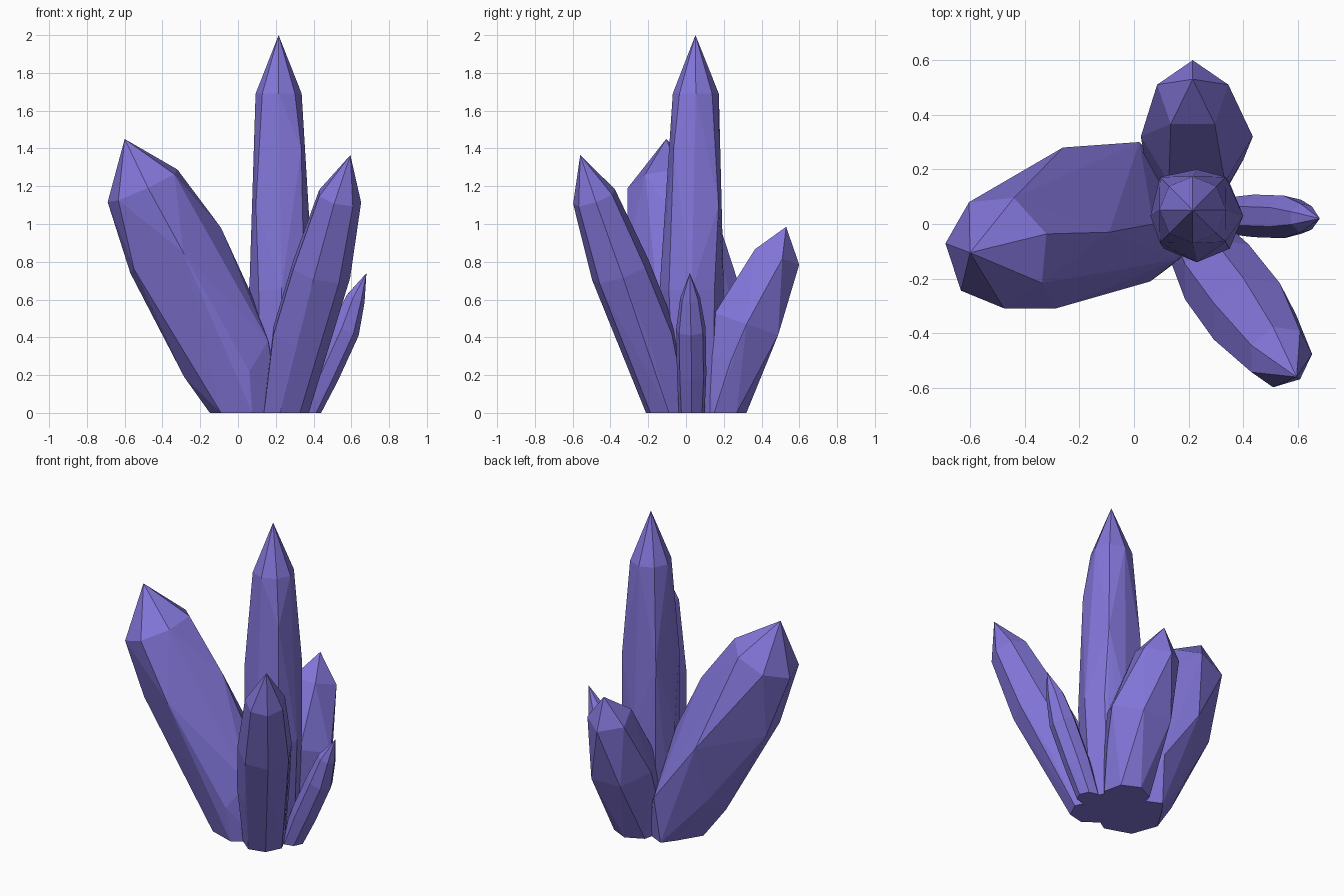
import bpy
import bmesh
from math import cos, sin, radians, tau
from mathutils import Vector

old = bpy.data.objects.get("Cube")
if old:
    bpy.data.objects.remove(old, do_unlink=True)

violet = bpy.data.materials.new("violet_crystal")
violet.use_nodes = True
colour = (0.223, 0.179, 0.69, 1)
violet.diffuse_color = colour
violet.node_tree.nodes["Principled BSDF"].inputs["Base Color"].default_value = colour


def ring(centre, radius, sides, phase, normal):
    """Corners of a regular polygon facing along normal, the first one towards +x."""
    across = Vector((1, 0, 0))
    across = (across - normal * across.dot(normal)).normalized()
    along = normal.cross(across)
    angles = [radians(phase) + tau * i / sides for i in range(sides)]
    return [Vector(centre) + radius * (cos(a) * across + sin(a) * along) for a in angles]


def crystal(name, tip, sections, ridges=()):
    """Faceted hull around polygon sections (centre, radius, sides, phase) and ridge points."""
    up = Vector((0, 0, 1))
    axis = (Vector(sections[-1][0]) - Vector(sections[0][0])).normalized()
    points = [Vector(tip)] + [Vector(p) for p in ridges]
    for i, section in enumerate(sections):
        points += ring(*section, axis if i else up)
    bm = bmesh.new()
    for p in points:
        bm.verts.new(p)
    bmesh.ops.convex_hull(bm, input=bm.verts[:])
    loose = [v for v in bm.verts if not v.link_faces]
    bmesh.ops.delete(bm, geom=loose, context="VERTS")
    bmesh.ops.dissolve_limit(bm, angle_limit=radians(1),
                             verts=bm.verts[:], edges=bm.edges[:])
    bmesh.ops.recalc_face_normals(bm, faces=bm.faces[:])
    mesh = bpy.data.meshes.new(name)
    bm.to_mesh(mesh)
    bm.free()
    mesh.materials.append(violet)
    bpy.context.collection.objects.link(bpy.data.objects.new(name, mesh))


# Tall upright crystal, squarer in the middle
crystal("tall_crystal", (0.215, 0.05, 2), [
    ((0.22, 0.04, 0), 0.15, 8, 0),
    ((0.23, 0.03, 0.65), 0.17, 8, 0),
    ((0.215, 0.052, 1.1), 0.17, 4, 45),
    ((0.215, 0.052, 1.69), 0.122, 8, 0)],
    [(0.335, -0.065, 1.4)])

# Thick crystal leaning to the side: upper, back, outer and front ridges
crystal("thick_crystal", (-0.6, -0.105, 1.45), [
    ((0.05, 0.015, 0), 0.2, 7, 20),
    ((-0.5, -0.1, 1.2), 0.21, 7, 20)],
    [(-0.09, -0.03, 0.98), (0.07, 0, 0.63), (0.16, -0.13, 0.38),
     (-0.26, 0.28, 0.68), (0.02, 0.3, 0.3), (0, 0.26, 0),
     (-0.57, 0, 0.74), (-0.55, -0.17, 0.76), (-0.285, 0, 0.19), (-0.26, 0.16, 0.3),
     (-0.29, -0.31, 0.85), (0.06, -0.21, 0.22)])

# Slim crystal leaning forward
crystal("front_crystal", (0.595, -0.56, 1.365), [
    ((0.25, -0.09, 0), 0.125, 7, 0),
    ((0.325, -0.2, 0.4), 0.158, 7, 0),
    ((0.435, -0.345, 0.75), 0.163, 7, 0),
    ((0.535, -0.485, 1.14), 0.12, 7, 0)])

# Short crystal leaning back
crystal("back_crystal", (0.215, 0.53, 0.985), [
    ((0.215, 0.18, 0), 0.14, 7, 90),
    ((0.22, 0.235, 0.27), 0.18, 6, 0),
    ((0.23, 0.32, 0.47), 0.205, 6, 0),
    ((0.215, 0.47, 0.83), 0.137, 5, 90)])

# Smallest crystal leaning out
crystal("small_crystal", (0.68, 0.02, 0.74), [
    ((0.37, 0.03, 0), 0.07, 7, 0),
    ((0.455, 0.03, 0.2), 0.08, 7, 0),
    ((0.565, 0.026, 0.44), 0.08, 7, 0),
    ((0.62, 0.022, 0.605), 0.054, 7, 0)])
